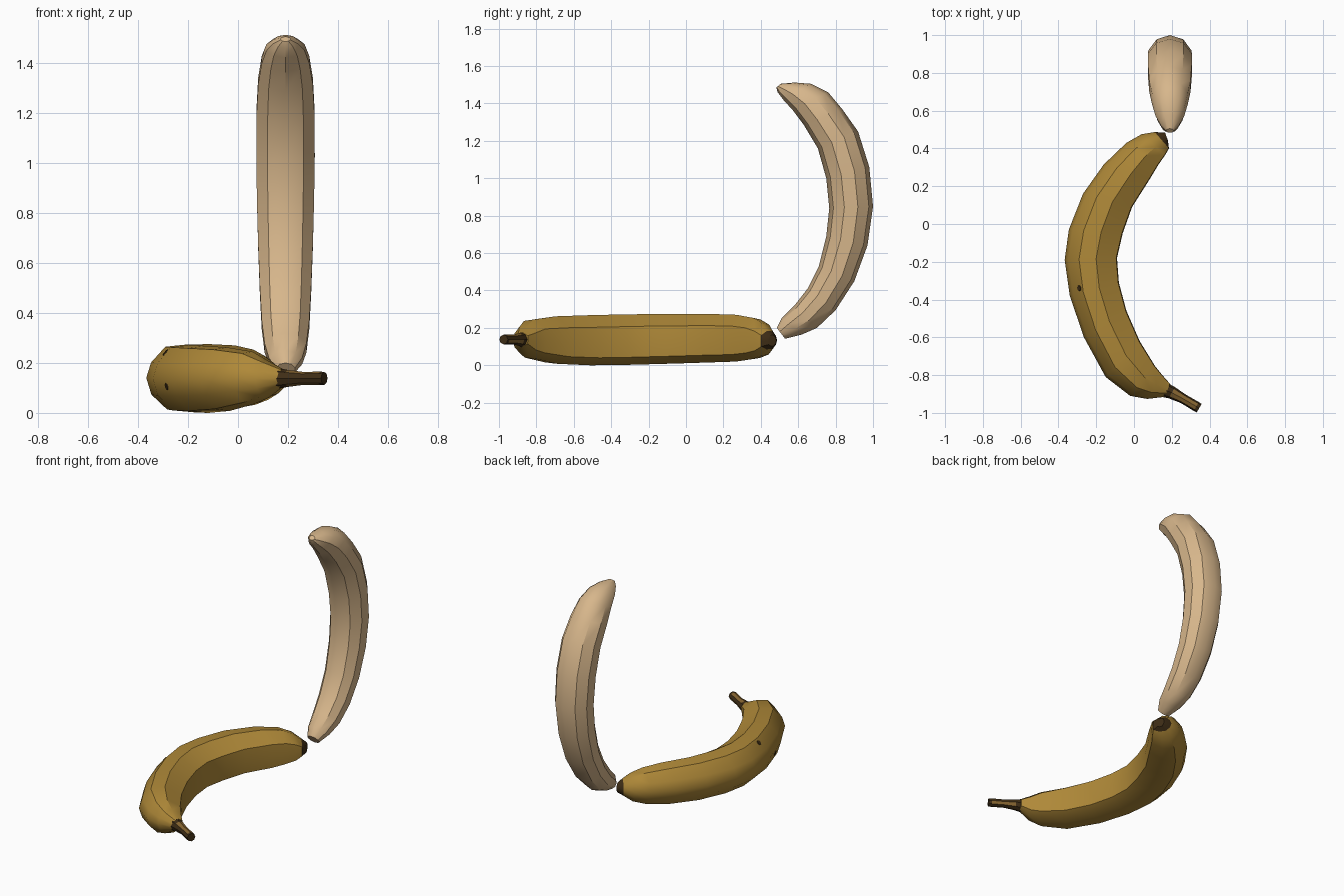
import bpy, bmesh, math
from mathutils import Vector
from mathutils.bvhtree import BVHTree

if "Cube" in bpy.data.objects:
    bpy.data.objects.remove(bpy.data.objects["Cube"], do_unlink=True)


def make_material(name, colour):
    mat = bpy.data.materials.new(name)
    mat.use_nodes = True
    mat.diffuse_color = (*colour, 1)
    shader = next(n for n in mat.node_tree.nodes if n.type == "BSDF_PRINCIPLED")
    shader.inputs["Base Color"].default_value = (*colour, 1)
    shader.inputs["Roughness"].default_value = 0.7
    return mat


ochre = make_material("peel ochre", (0.43, 0.25, 0.04))
brown = make_material("stem brown", (0.24, 0.13, 0.03))
dark = make_material("dark brown", (0.05, 0.027, 0.008))
cream = make_material("flesh cream", (0.68, 0.47, 0.26))


def loft(name, stations, section, materials, rule, angle):
    """Skin a section along stations of (inner point, outer point, depth vector)."""
    bm = bmesh.new()
    rings = []
    for inner, outer, depth in stations:
        middle, half = (inner + outer) / 2, (inner - outer) / 2
        rings.append([bm.verts.new(middle + half * u + depth * v) for u, v in section])
    count = len(section)
    for r, (a, b) in enumerate(zip(rings, rings[1:])):
        for i in range(count):
            j = (i + 1) % count
            face = bm.faces.new((a[i], a[j], b[j], b[i]))
            face.material_index = rule(r, i)
    for r, ring in ((0, rings[0]), (len(rings) - 2, rings[-1])):
        bm.faces.new(ring).material_index = rule(r, 0)
    bmesh.ops.recalc_face_normals(bm, faces=bm.faces)
    tree = BVHTree.FromBMesh(bm)
    finish(name, bm, materials, angle)
    return tree


def finish(name, bm, materials, angle):
    mesh = bpy.data.meshes.new(name)
    bm.to_mesh(mesh)
    bm.free()
    for mat in materials:
        mesh.materials.append(mat)
    obj = bpy.data.objects.new(name, mesh)
    bpy.context.collection.objects.link(obj)
    bpy.ops.object.select_all(action="DESELECT")
    obj.select_set(True)
    bpy.context.view_layer.objects.active = obj
    bpy.ops.object.shade_smooth_by_angle(angle=math.radians(angle))


def polygon(sides):
    steps = [math.tau * i / sides for i in range(sides)]
    return [(math.cos(t), math.sin(t)) for t in steps]


# Peel lying on its side: inner x y, outer x y, centre height, half height
peel_path = [
    (.19, -.845, .165, -.915, .14, .035),
    (.15, -.8, .07, -.926, .135, .075),
    (.11, -.75, -.02, -.91, .14, .105),
    (.03, -.62, -.15, -.81, .135, .127),
    (-.04, -.46, -.265, -.6, .134, .134),
    (-.08, -.31, -.34, -.38, .137, .135),
    (-.09, -.18, -.367, -.19, .14, .134),
    (-.06, -.05, -.345, -.03, .142, .132),
    (-.01, .09, -.27, .16, .145, .13),
    (.085, .24, -.16, .315, .145, .125),
    (.13, .315, -.04, .43, .143, .11),
    (.165, .365, .04, .475, .138, .085),
    (.185, .4, .11, .487, .135, .05),
    (.18, .44, .165, .483, .132, .03),
]
peel_section = [(-1, 0), (-.86, .46), (-.45, .93), (.2, 1), (.97, .52),
                (1, -.1), (.95, -.7), (.3, -1), (-.4, -.94), (-.85, -.5)]
up = Vector((0, 0, 1))
stations = [(Vector((a, b, z)), Vector((c, d, z)), up * h)
            for a, b, c, d, z, h in peel_path]
last_band = len(stations) - 2
peel_tree = loft("banana_peel", stations, peel_section, [ochre, dark],
                 lambda r, i: int(r == last_band), 35)

# Stem with dark grooves, a dark collar and a dark cut end
stem_path = [(.165, -.88, .04), (.2, -.893, .034), (.26, -.925, .026),
             (.33, -.966, .027), (.345, -.975, .026)]
across = Vector((.5, .866, 0))
stations = []
for x, y, radius in stem_path:
    point = Vector((x, y, .138))
    stations.append((point + across * radius, point - across * radius, up * radius))
loft("stem", stations, polygon(8), [brown, dark],
     lambda r, i: int(r in (0, 3) or i in (0, 3, 4, 6)), 30)

# Peeled fruit standing up: inner y z, outer y z, half width
flesh_path = [
    (.485, .2, .53, .142, .04),
    (.51, .25, .62, .165, .07),
    (.58, .32, .7, .2, .088),
    (.65, .41, .8, .295, .1),
    (.71, .53, .9, .45, .108),
    (.75, .69, .97, .64, .115),
    (.766, .84, 1, .85, .12),
    (.75, 1, .98, 1.06, .123),
    (.705, 1.16, .92, 1.25, .122),
    (.63, 1.285, .835, 1.37, .115),
    (.57, 1.365, .76, 1.46, .1),
    (.52, 1.42, .67, 1.505, .08),
    (.49, 1.46, .58, 1.512, .05),
    (.483, 1.485, .505, 1.505, .02),
]
centre = .19
side = Vector((1, 0, 0))
stations = [(Vector((centre, a, b)), Vector((centre, c, d)), side * w)
            for a, b, c, d, w in flesh_path]
loft("peeled_fruit", stations, polygon(10), [cream], lambda r, i: 0, 35)


# Small dark blemishes laid on the peel
def blemish(name, origin, direction):
    spot, normal, _, _ = peel_tree.ray_cast(Vector(origin), Vector(direction))
    if spot is None:
        return
    bm = bmesh.new()
    bmesh.ops.create_cone(bm, cap_ends=True, segments=7, radius1=.018,
                          radius2=.014, depth=.006)
    turn = normal.to_track_quat("Z", "Y").to_matrix()
    bmesh.ops.rotate(bm, verts=bm.verts, matrix=turn)
    bmesh.ops.translate(bm, verts=bm.verts, vec=spot)
    finish(name, bm, [dark], 30)


blemish("upper_blemish", (-.29, -.34, 1), -up)
blemish("front_blemish", (-.285, -2, .105), (0, 1, 0))
